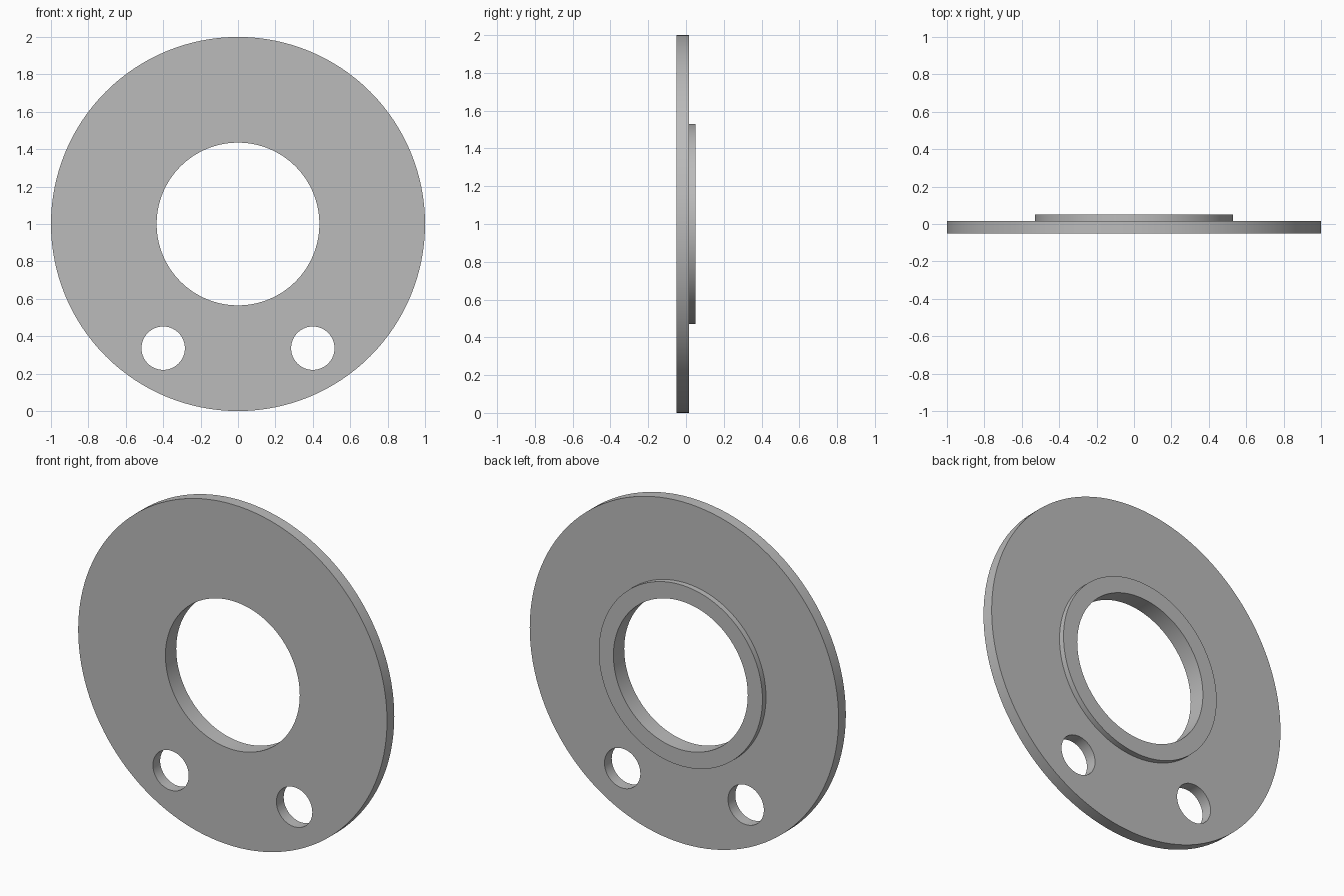
import bpy
import bmesh
from math import tau
from mathutils import Matrix, Vector

if "Cube" in bpy.data.objects:
    bpy.data.objects.remove(bpy.data.objects["Cube"], do_unlink=True)

CENTRE = Vector((0, 0, 1))
FRONT, STEP, BACK = -0.05, 0.017, 0.05
RIM, COLLAR, BORE = 1.0, 0.53, 0.435
HOLE_X, HOLE_Z, HOLE_R = 0.4, 0.336, 0.116

metal = bpy.data.materials.new("plain grey")
metal.use_nodes = True
grey = (0.5, 0.5, 0.5, 1)
metal.diffuse_color = grey
metal.node_tree.nodes["Principled BSDF"].inputs["Base Color"].default_value = grey


def add_object(name, bm):
    bmesh.ops.recalc_face_normals(bm, faces=bm.faces)
    mesh = bpy.data.meshes.new(name)
    bm.to_mesh(mesh)
    bm.free()
    mesh.materials.append(metal)
    obj = bpy.data.objects.new(name, mesh)
    bpy.context.collection.objects.link(obj)
    return obj


def lathe(name, profile, steps):
    """Turn a closed (radius, y) profile about the horizontal y axis."""
    bm = bmesh.new()
    verts = [bm.verts.new((r, y, CENTRE.z)) for r, y in profile]
    edges = [bm.edges.new((v, verts[i - 1])) for i, v in enumerate(verts)]
    bmesh.ops.spin(bm, geom=verts + edges, cent=CENTRE, axis=(0, 1, 0),
                   angle=tau, steps=steps, use_merge=True)
    bmesh.ops.remove_doubles(bm, verts=bm.verts, dist=0.0001)
    return add_object(name, bm)


def drill(target, x, z, radius):
    """Cut a round hole through the target from front to back."""
    bm = bmesh.new()
    place = Matrix.Translation((x, 0, z)) @ Matrix.Rotation(tau / 4, 4, "X")
    bmesh.ops.create_cone(bm, cap_ends=True, segments=64, radius1=radius,
                          radius2=radius, depth=0.4, matrix=place)
    cutter = add_object("hole_cutter", bm)
    cutter.hide_render = True
    cut = target.modifiers.new("hole", "BOOLEAN")
    cut.operation = "DIFFERENCE"
    cut.solver = "EXACT"
    cut.object = cutter
    bpy.ops.object.modifier_apply(modifier=cut.name)
    bpy.data.objects.remove(cutter, do_unlink=True)


# Disc with its raised collar on the back, turned as one piece
flange = lathe("flange_plate", [(BORE, FRONT), (RIM, FRONT), (RIM, STEP),
                                (COLLAR, STEP), (COLLAR, BACK), (BORE, BACK)], 128)
bpy.ops.object.select_all(action="DESELECT")
flange.select_set(True)
bpy.context.view_layer.objects.active = flange

# Pair of bolt holes
for side in (-1, 1):
    drill(flange, side * HOLE_X, HOLE_Z, HOLE_R)

bpy.ops.object.shade_smooth_by_angle()
